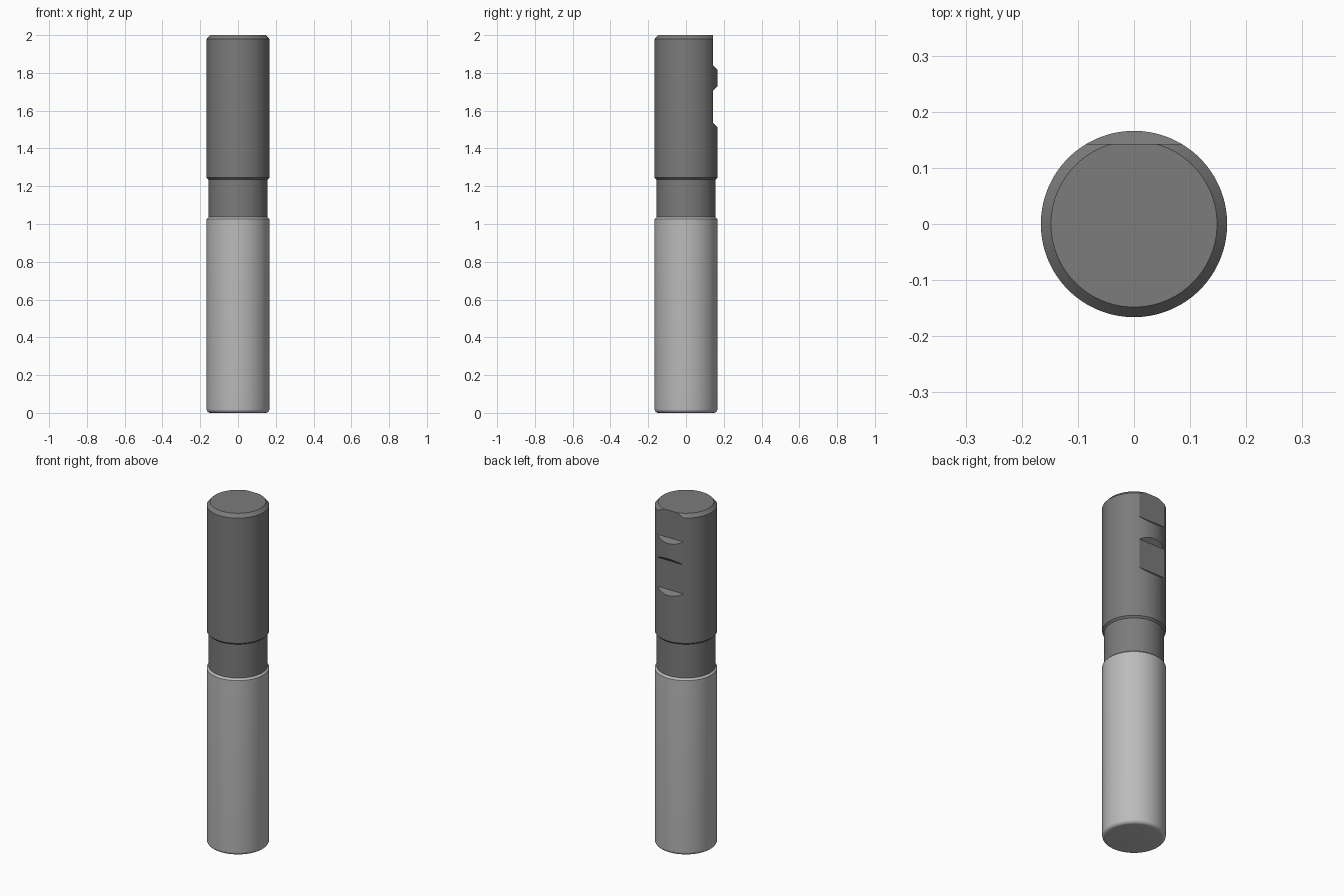
import bpy, bmesh, math

if "Cube" in bpy.data.objects:
    bpy.data.objects.remove(bpy.data.objects["Cube"])

R, NECK, FLAT = 0.166, 0.156, 0.143   # body radius, neck radius, y of the clamping flats


def new_object(name, bm):
    bmesh.ops.recalc_face_normals(bm, faces=bm.faces)
    mesh = bpy.data.meshes.new(name)
    bm.to_mesh(mesh)
    bm.free()
    obj = bpy.data.objects.new(name, mesh)
    bpy.context.collection.objects.link(obj)
    return obj


def lathe(name, profile, segments=128):
    """Revolve (radius, z) points around z and cap both ends."""
    bm = bmesh.new()
    rings = [[bm.verts.new((r * math.cos(2 * math.pi * i / segments),
                            r * math.sin(2 * math.pi * i / segments), z))
              for i in range(segments)] for r, z in profile]
    for a, b in zip(rings, rings[1:]):
        for i in range(segments):
            j = (i + 1) % segments
            bm.faces.new((a[i], a[j], b[j], b[i]))
    bm.faces.new(rings[0])
    bm.faces.new(rings[-1])
    return new_object(name, bm)


def prism(name, outline, half_width):
    """Extrude a (y, z) outline across x."""
    bm = bmesh.new()
    face = bm.faces.new([bm.verts.new((-half_width, y, z)) for y, z in outline])
    moved = bmesh.ops.extrude_face_region(bm, geom=[face])["geom"]
    bmesh.ops.translate(bm, vec=(2 * half_width, 0, 0),
                        verts=[v for v in moved if isinstance(v, bmesh.types.BMVert)])
    return new_object(name, bm)


def finish(obj, grey):
    mat = bpy.data.materials.new(obj.name + "_grey")
    mat.diffuse_color = (grey, grey, grey, 1)
    mat.use_nodes = True
    mat.node_tree.nodes["Principled BSDF"].inputs["Base Color"].default_value = mat.diffuse_color
    obj.data.materials.clear()
    obj.data.materials.append(mat)
    bpy.ops.object.select_all(action='DESELECT')
    obj.select_set(True)
    bpy.context.view_layer.objects.active = obj
    bpy.ops.object.shade_smooth_by_angle(angle=math.radians(25))


# Cutting section with rounded bottom edge and tapered top
f = 0.02
fillet = [(R - f + f * math.sin(a), f - f * math.cos(a))
          for a in (math.pi / 2 * k / 8 for k in range(9))]
cutting_section = lathe("cutting_section", fillet + [(R, 1.027), (NECK, 1.037)])

# Shank with neck and chamfered ends
shank = lathe("shank", [(NECK, 1.037), (NECK, 1.235), (R, 1.245), (R, 1.98), (0.148, 2.0)])

# Two clamping flats with 45 degree ends; the upper one runs out through the top
d = 0.06
flats = {
    "upper_flat_cutter": [(FLAT, 1.84), (FLAT + d, 1.84 - d), (FLAT + d, 2.1), (FLAT, 2.1)],
    "lower_flat_cutter": [(FLAT, 1.535), (FLAT + d, 1.535 - d),
                          (FLAT + d, 1.705 + d), (FLAT, 1.705)],
}
bpy.context.view_layer.objects.active = shank
for name, outline in flats.items():
    cutter = prism(name, outline, 0.3)
    cutter.hide_render = True
    mod = shank.modifiers.new(name, 'BOOLEAN')
    mod.operation, mod.solver, mod.object = 'DIFFERENCE', 'EXACT', cutter
    bpy.ops.object.modifier_apply(modifier=mod.name)
    bpy.data.objects.remove(cutter)

finish(shank, 0.2)
finish(cutting_section, 0.5)
